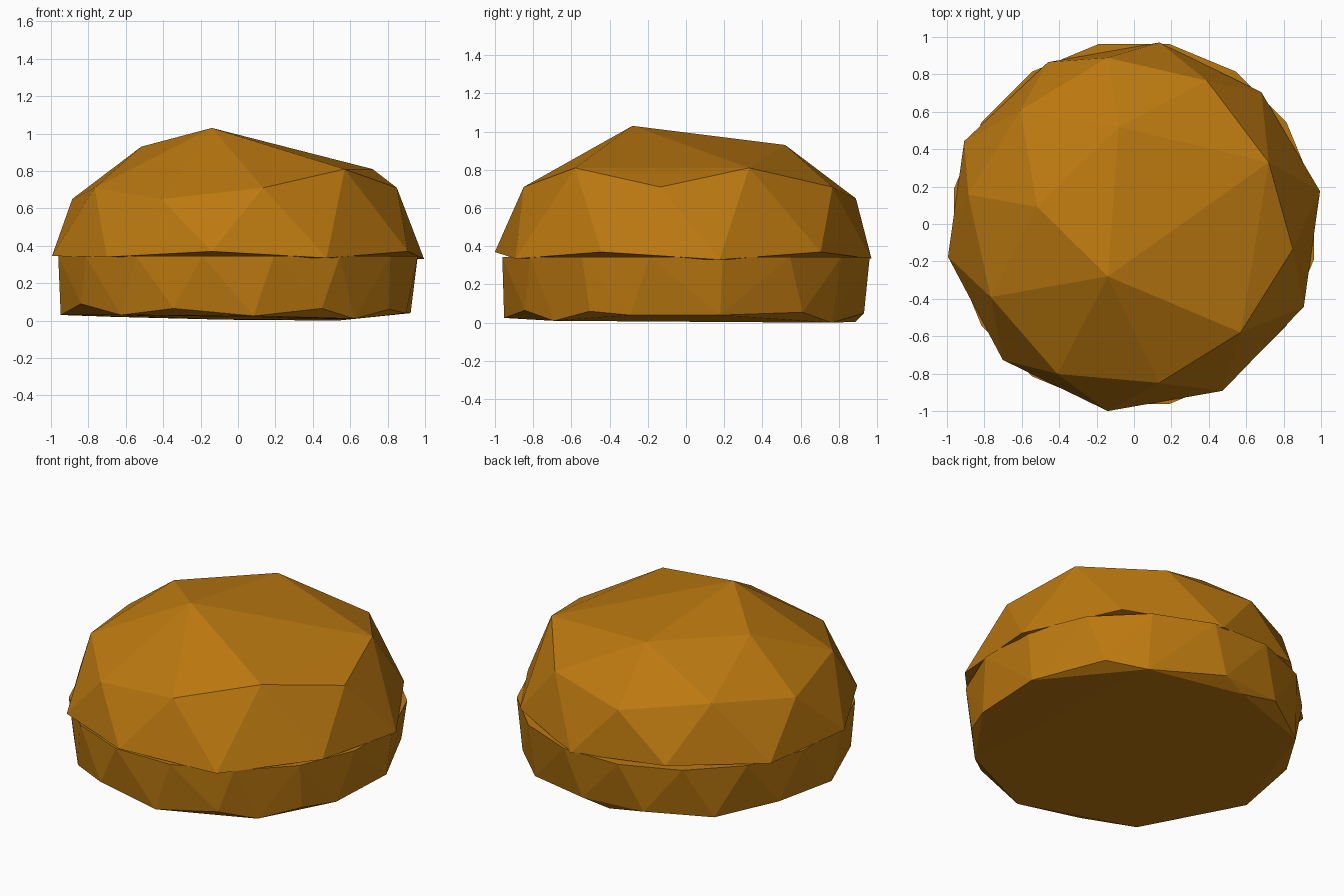
import bpy, bmesh
from math import cos, sin, radians

if "Cube" in bpy.data.objects:
    bpy.data.objects.remove(bpy.data.objects["Cube"])

crust = bpy.data.materials.new("crust")
crust.diffuse_color = (0.5, 0.19, 0.005, 1)
crust.use_nodes = True
crust.node_tree.nodes["Principled BSDF"].inputs["Base Color"].default_value = crust.diffuse_color


def polar(points):
    """(angle in degrees, radius, height) -> xyz"""
    return [(r * cos(radians(a)), r * sin(radians(a)), z) for a, r, z in points]


def hull(name, coords):
    bm = bmesh.new()
    for c in coords:
        bm.verts.new(c)
    res = bmesh.ops.convex_hull(bm, input=bm.verts[:])
    junk = {g for g in res["geom_interior"] + res["geom_unused"]
            if isinstance(g, bmesh.types.BMVert)}
    bmesh.ops.delete(bm, geom=list(junk), context='VERTS')
    bmesh.ops.recalc_face_normals(bm, faces=bm.faces[:])
    me = bpy.data.meshes.new(name)
    bm.to_mesh(me)
    bm.free()
    me.materials.append(crust)
    ob = bpy.data.objects.new(name, me)
    bpy.context.collection.objects.link(ob)
    return ob


# Domed top half: five-fold rings like a faceted sphere, with merged corners
top = [(-0.14, -0.28, 1.03), (0.72, 0.33, 0.81), (0.57, -0.58, 0.81)]
top += polar([(a, 0.525, 0.93) for a in (170, 99)])
top += polar([(a, 0.90, 0.65) for a in (170, 99, 243)])
top += polar([(135 + 72 * i, 0.86, 0.71) for i in range(5)])
rim_z = [0.33, 0.37, 0.335, 0.37, 0.345, 0.345, 0.34, 0.37, 0.335, 0.37]
top += polar([(10 + 36 * i, (1.01, 0.98)[i in (1, 2, 3)], z)
              for i, z in enumerate(rim_z)])
hull("bun_top", top)

# Low bottom half: sixteen-sided upper rim, uneven lower rim, flat base
low = polar([(11.25 + 22.5 * i, 0.98, 0.345) for i in range(16)])
low += polar([(11, 0.94, 0.04), (40, 0.95, 0.055), (55, 0.93, 0.0),
              (85, 0.935, 0.05), (95, 0.89, 0.005), (110, 0.945, 0.05),
              (135, 0.94, 0.02), (160, 0.94, 0.05), (187, 0.955, 0.03),
              (209, 0.96, 0.09), (229, 0.955, 0.03), (249, 0.96, 0.065),
              (275, 0.955, 0.025), (298, 0.955, 0.065), (312, 0.93, 0.01),
              (328, 0.95, 0.06), (342, 0.945, 0.04)])
hull("bun_bottom", low)
